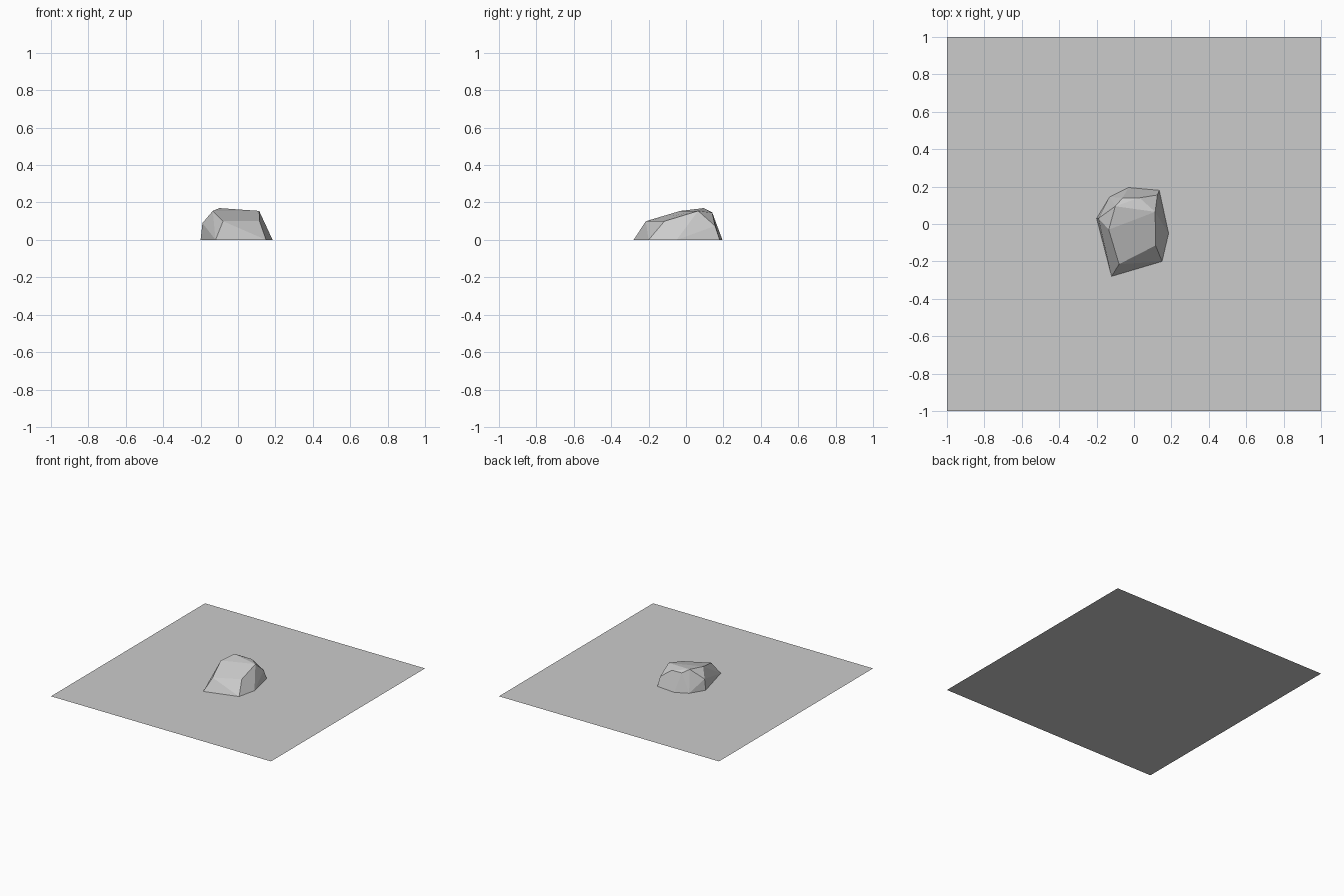
import bpy, bmesh

if "Cube" in bpy.data.objects:
    bpy.data.objects.remove(bpy.data.objects["Cube"])

# Flat ground slab (single quad)
bpy.ops.mesh.primitive_plane_add(size=2)
bpy.context.object.name = "ground_plane"

# Faceted boulder: base outline, shoulder and top corners wrapped in a hull
base = [(-.20, .03), (-.12, -.28), (.15, -.20), (.185, -.05),
        (.135, .18), (-.03, .195), (-.13, .145)]
upper = [(-.19, .03, .09), (-.135, -.03, .155), (-.08, -.215, .10),
         (.115, -.115, .10), (.113, .065, .155), (.125, .155, .075),
         (.03, .14, .145), (-.06, .14, .147), (-.10, .095, .17)]

bm = bmesh.new()
for x, y in base:
    bm.verts.new((x, y, 0))
for p in upper:
    bm.verts.new(p)
bmesh.ops.convex_hull(bm, input=bm.verts[:])

# Merge near-flat triangles, then open the hidden underside
bmesh.ops.dissolve_limit(bm, angle_limit=.12, verts=bm.verts[:], edges=bm.edges[:])
bmesh.ops.recalc_face_normals(bm, faces=bm.faces[:])
under = [f for f in bm.faces if all(abs(v.co.z) < 1e-4 for v in f.verts)]
bmesh.ops.delete(bm, geom=under, context='FACES_ONLY')

mesh = bpy.data.meshes.new("boulder")
bm.to_mesh(mesh)
bm.free()
bpy.context.collection.objects.link(bpy.data.objects.new("boulder", mesh))
